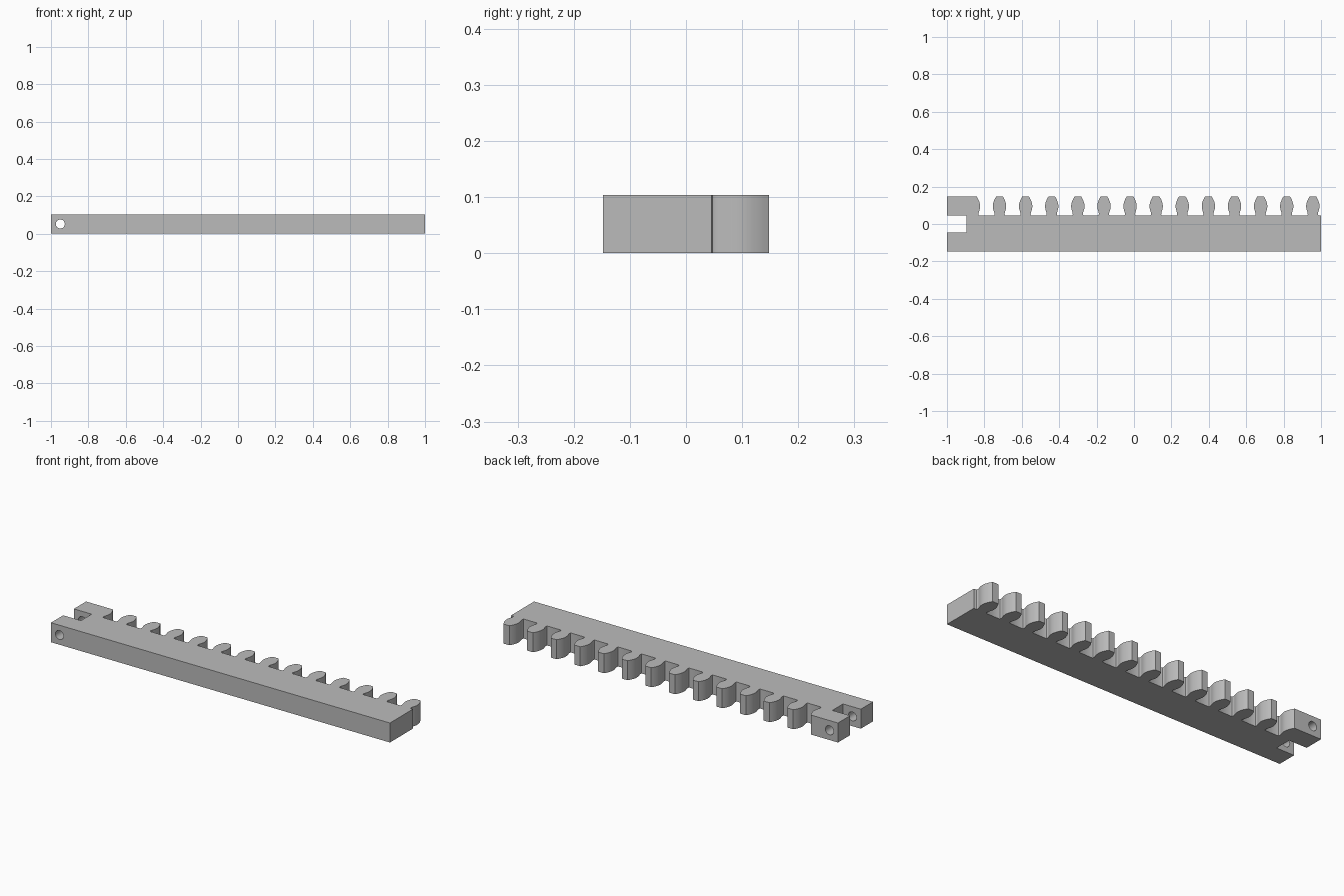
import bpy, bmesh, math

cube = bpy.data.objects.get("Cube")
if cube:
    bpy.data.objects.remove(cube, do_unlink=True)

HEIGHT = 0.104
FRONT, ROOT, TIP = -0.148, 0.045, 0.148
PITCH, FIRST, TEETH = 0.1396, -0.8586, 13

grey = bpy.data.materials.new("light grey")
grey.use_nodes = True
colour = (0.5, 0.5, 0.5, 1)
grey.diffuse_color = colour
grey.node_tree.nodes["Principled BSDF"].inputs["Base Color"].default_value = colour

# Half tooth, from root to tip: half width, y
flank = [(0.033, ROOT), (0.029, 0.047), (0.027, 0.052), (0.028, 0.06),
         (0.031, 0.07), (0.034, 0.08), (0.0355, 0.09), (0.0355, 0.1),
         (0.034, 0.11), (0.031, 0.12), (0.027, 0.13), (0.0225, 0.139),
         (0.017, TIP)]

# Outline of the bar: forked end, then the teeth from the far end back
outline = [(-1, FRONT), (1, FRONT), (1, ROOT)]
for i in range(TEETH, 0, -1):
    centre = FIRST + i * PITCH
    outline += [(centre + w, y) for w, y in flank]
    outline += [(centre - w, y) for w, y in reversed(flank)]
outline += [(FIRST + w, y) for w, y in flank]
outline += [(-1, TIP), (-1, ROOT), (-0.895, ROOT), (-0.895, -ROOT), (-1, -ROOT)]

# Toothed bar, extruded upward
bm = bmesh.new()
base = bm.faces.new([bm.verts.new((x, y, 0)) for x, y in outline])
top = bmesh.ops.extrude_face_region(bm, geom=[base])["geom"]
bmesh.ops.translate(bm, vec=(0, 0, HEIGHT),
                    verts=[v for v in top if isinstance(v, bmesh.types.BMVert)])
bmesh.ops.recalc_face_normals(bm, faces=bm.faces)
mesh = bpy.data.meshes.new("toothed_rack")
bm.to_mesh(mesh)
bm.free()
rack = bpy.data.objects.new("toothed_rack", mesh)
bpy.context.collection.objects.link(rack)
mesh.materials.append(grey)

# Pin hole through both prongs of the fork
bpy.ops.mesh.primitive_cylinder_add(vertices=32, radius=0.024, depth=0.5,
                                    location=(-0.95, 0, HEIGHT / 2),
                                    rotation=(math.pi / 2, 0, 0))
cutter = bpy.context.object
cutter.name = "pin_hole_cutter"
cutter.data.materials.append(grey)
cutter.hide_render = True
cutter.hide_set(True)
hole = rack.modifiers.new("pin hole", "BOOLEAN")
hole.operation = "DIFFERENCE"
hole.solver = "EXACT"
hole.object = cutter

# Apply the cut, then smooth the curved flanks
bpy.ops.object.select_all(action="DESELECT")
bpy.context.view_layer.objects.active = rack
rack.select_set(True)
bpy.ops.object.modifier_apply(modifier=hole.name)
bpy.data.objects.remove(cutter, do_unlink=True)
bpy.ops.object.shade_smooth_by_angle(angle=math.radians(35))
